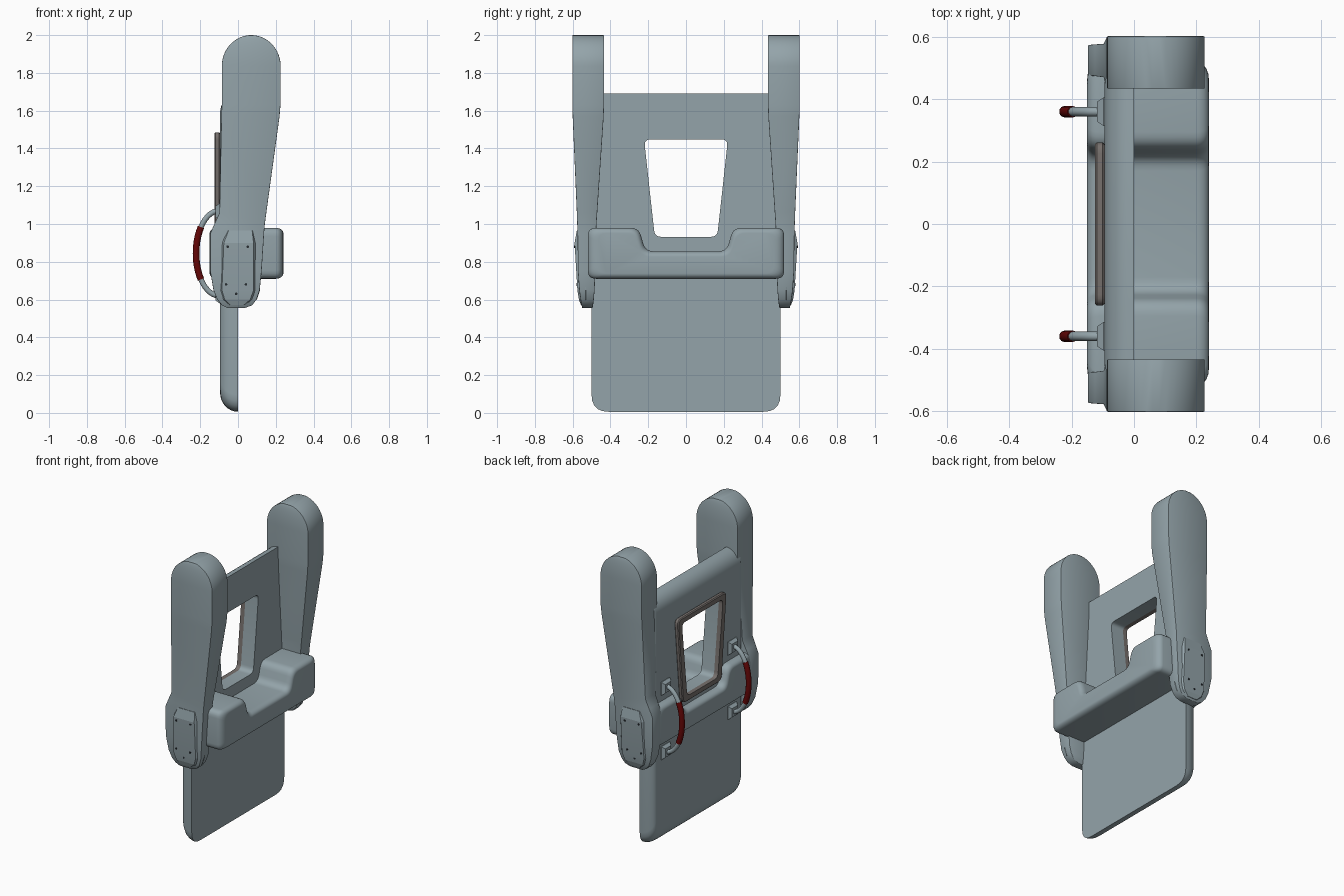
import bpy, bmesh, math
from mathutils import Vector

if "Cube" in bpy.data.objects:
    bpy.data.objects.remove(bpy.data.objects["Cube"])


def activate(ob):
    bpy.ops.object.select_all(action='DESELECT')
    ob.select_set(True)
    bpy.context.view_layer.objects.active = ob


def apply_mod(ob, kind, **settings):
    m = ob.modifiers.new(kind.title(), kind)
    for k, v in settings.items():
        setattr(m, k, v)
    activate(ob)
    bpy.ops.object.modifier_apply(modifier=m.name)


def smooth(ob, angle=35):
    activate(ob)
    bpy.ops.object.shade_smooth_by_angle(angle=math.radians(angle))


def material(name, color):
    m = bpy.data.materials.new(name)
    m.diffuse_color = (*color, 1)
    m.use_nodes = True
    m.node_tree.nodes["Principled BSDF"].inputs["Base Color"].default_value = m.diffuse_color
    return m


slate = material("slate", (0.295, 0.37, 0.40))
red = material("grip_red", (0.13, 0.002, 0.002))
dark = material("bolt_dark", (0.02, 0.025, 0.03))
brown = material("frame_brown", (0.18, 0.16, 0.15))


def loft(name, rings, mat=slate):
    """Solid skinned through closed rings of equal point count."""
    bm = bmesh.new()
    rows = [[bm.verts.new(p) for p in ring] for ring in rings]
    n = len(rows[0])
    for a, b in zip(rows, rows[1:]):
        for i in range(n):
            j = (i + 1) % n
            bm.faces.new((a[i], a[j], b[j], b[i]))
    bm.faces.new(rows[0])
    bm.faces.new(rows[-1])
    bmesh.ops.recalc_face_normals(bm, faces=bm.faces)
    me = bpy.data.meshes.new(name)
    bm.to_mesh(me)
    bm.free()
    me.materials.append(mat)
    ob = bpy.data.objects.new(name, me)
    bpy.context.collection.objects.link(ob)
    return ob


def rounded(corners, radii, seg=5):
    """Polygon with every corner rounded by about its radius."""
    pts = []
    n = len(corners)
    for i in range(n):
        p, c, q = (Vector(corners[(i + k) % n]) for k in (-1, 0, 1))
        r = radii[i] if isinstance(radii, (list, tuple)) else radii
        a = c + (p - c).normalized() * r
        b = c + (q - c).normalized() * r
        for k in range(seg + 1):
            t = k / seg
            pts.append(a * (1 - t) ** 2 + c * 2 * t * (1 - t) + b * t * t)
    return pts


def slab(name, outline, x0, x1, mat=slate):
    return loft(name, [[(x, y, z) for y, z in outline] for x in (x0, x1)], mat)


# Back plate: flat front, edges rolled over towards the back
outline = rounded([(-.5, .006), (.5, .006), (.5, 1.69), (-.5, 1.69)], [.09, .09, .01, .01])
rings = []
for k in range(9):
    t = math.radians(90 * k / 8)
    sy, sz = 1 - .1 * (1 - math.cos(t)), 1 - .12 * (1 - math.cos(t))
    rings.append([(-.095 * math.sin(t), y * sy, .85 + (z - .85) * sz) for y, z in outline])
plate = loft("back_plate", rings)

# Window frame on the back of the plate
frame = slab("window_frame", rounded([(-.21, .895), (.21, .895), (.265, 1.485), (-.265, 1.485)], .04),
             -.125, -.095, brown)
apply_mod(frame, 'BEVEL', width=.006, segments=1, limit_method='ANGLE', angle_limit=math.radians(50))

# Tapered window opening through plate and frame
cutter = slab("window_cutter", rounded([(-.165, .932), (.165, .932), (.222, 1.448), (-.222, 1.448)], .035), -.3, .2)
for ob in (plate, frame):
    apply_mod(ob, 'BOOLEAN', object=cutter, operation='DIFFERENCE', solver='EXACT')
    smooth(ob)
bpy.data.objects.remove(cutter)

# Notched cross bar wrapping front and back, ends rounded more than top and bottom
outline = rounded([(-.52, .71), (.52, .71), (.52, .98), (.25, .98), (.215, .855),
                   (-.215, .855), (-.25, .98), (-.52, .98)], .045)


def bar_ring(x, c):
    """Outline at depth x, pulled in by the roundover amount c (0 to 1)."""
    ring = []
    for y, z in outline:
        dy = -.055 * c if abs(y) > .3 else .02 * c if abs(y) > .15 else 0
        ring.append((x, y + math.copysign(dy, dy * y), z + (.028 if z < .78 else -.028) * c))
    return ring


steps = [math.radians(18 * k) for k in range(6)]
rings = [bar_ring(-.11 - .04 * math.cos(t), 1 - math.sin(t)) for t in steps]
rings += [bar_ring(.2 + .04 * math.cos(t), 1 - math.sin(t)) for t in reversed(steps)]
bar = loft("cross_bar", rings)
smooth(bar)

# Arm sections: z, x left, x right, y inner, y outer
arm_rows = [(.555, -.055, .035, .495, .55), (.57, -.085, .075, .492, .553), (.6, -.11, .098, .488, .558),
            (.65, -.13, .115, .484, .565), (.75, -.147, .125, .48, .572), (.95, -.147, .138, .476, .574),
            (1.0, -.125, .142, .474, .576), (1.06, -.098, .15, .47, .578), (1.57, -.088, .22, .436, .6),
            (1.63, -.086, .225, .434, .602)]
for k in range(13):
    t = math.radians(86 * k / 12)
    w = .156 * math.cos(t)
    arm_rows.append((1.835 + .165 * math.sin(t), .07 - w, .07 + w, .434, .602))
# Outer pad sections: z, x left, x right, y outer
pad_rows = [(.57, -.055, .045, .556), (.6, -.085, .08, .567), (.65, -.1, .097, .575),
            (.9, -.09, .097, .59), (.965, -.065, .09, .578)]
bolts = [(-.055, .88), (.052, .88), (-.063, .68), (.042, .68), (-.01, .63)]

for s, side in ((1, "rear"), (-1, "front")):
    # Arm
    arm = loft(side + "_arm", [[(a, s * i, z), (b, s * i, z), (b, s * o, z), (a, s * o, z)]
                               for z, a, b, i, o in arm_rows])
    apply_mod(arm, 'BEVEL', width=.005, segments=2, limit_method='ANGLE', angle_limit=math.radians(60))
    smooth(arm)

    # Chamfered outer pad
    pad = loft(side + "_arm_pad", [[(a - .015, s * .53, z), (b + .02, s * .53, z), (b - .015, s * o, z),
                                    (a + .015, s * o, z)] for z, a, b, o in pad_rows])
    smooth(pad, 10)

    # Bolts
    for n, (x, z) in enumerate(bolts):
        y = .575 + (z - .65) * .06 - (.004 if z < .65 else 0)
        bpy.ops.mesh.primitive_cylinder_add(vertices=12, radius=.007, depth=.006,
                                            location=(x, s * y, z), rotation=(math.pi / 2, 0, 0))
        bolt = bpy.context.object
        bolt.name = f"{side}_bolt_{n + 1}"
        bolt.data.materials.append(dark)

    # Curved handle with a red grip
    for name, lim, r, mat in (("handle", 90, .015, slate), ("handle_grip", 38, .0185, red)):
        cu = bpy.data.curves.new(f"{side}_{name}", 'CURVE')
        cu.dimensions = '3D'
        cu.bevel_depth, cu.bevel_resolution, cu.use_fill_caps = r, 3, True
        sp = cu.splines.new('POLY')
        sp.points.add(24)
        for k, p in enumerate(sp.points):
            t = math.radians(lim * (k / 12 - 1))
            p.co = (-.1 - .122 * math.cos(t), s * .36, .845 + .225 * math.sin(t), 1)
        ob = bpy.data.objects.new(cu.name, cu)
        bpy.context.collection.objects.link(ob)
        activate(ob)
        bpy.ops.object.convert(target='MESH')
        ob.data.materials.append(mat)
        smooth(ob, 50)

    # Handle brackets
    for z, pos in ((1.065, "upper"), (.625, "lower")):
        loft(f"{side}_{pos}_bracket", [[(x, s * .36 + dy * w, z + dz * h) for dy, dz in
                                        ((-1, -1), (1, -1), (1, 1), (-1, 1))]
                                       for x, w, h in ((-.08, .046, .045), (-.098, .046, .045), (-.118, .032, .03))])
